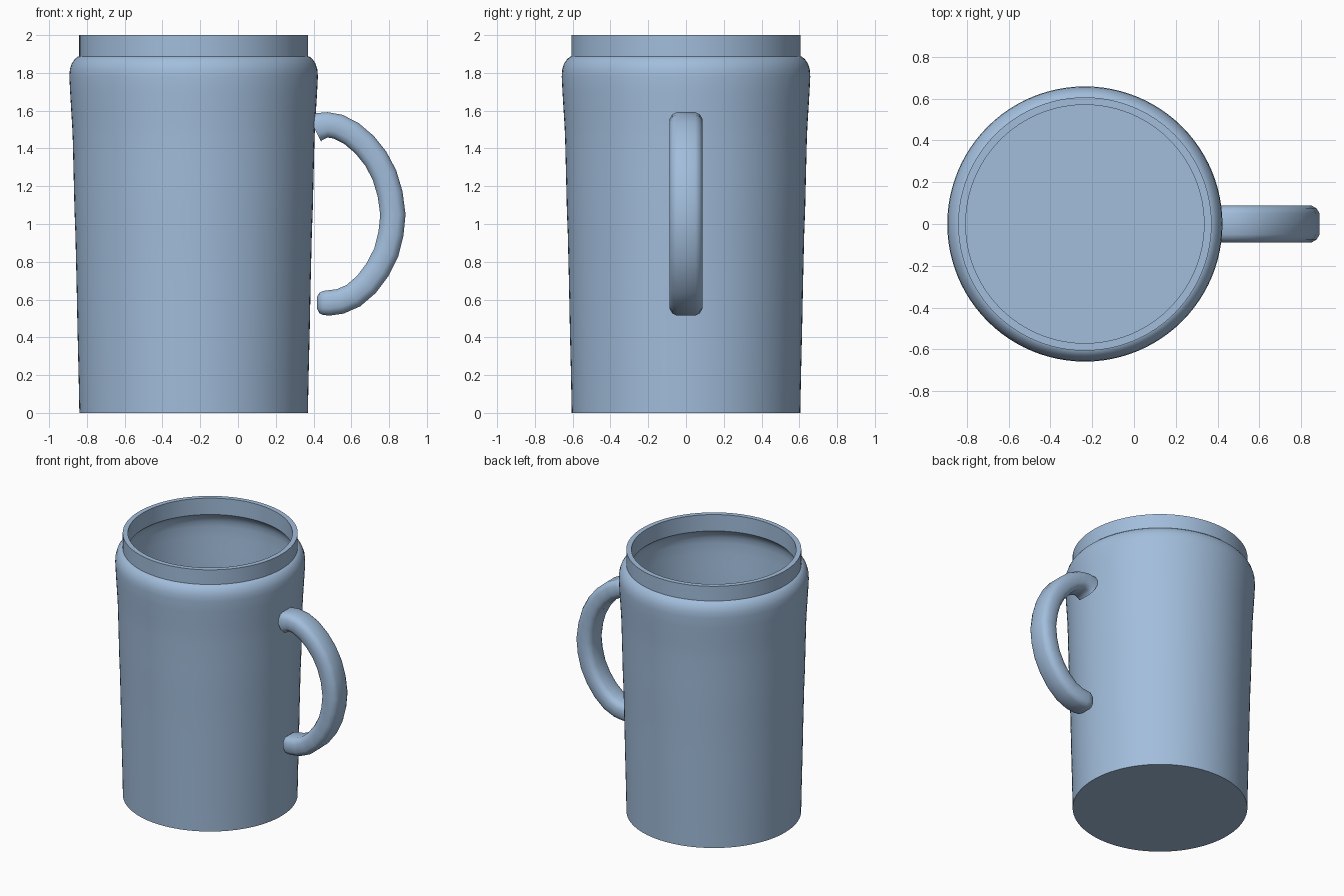
import bpy, bmesh
from math import cos, sin, pi, radians
from mathutils import Vector

if "Cube" in bpy.data.objects:
    bpy.data.objects.remove(bpy.data.objects["Cube"], do_unlink=True)

blue = bpy.data.materials.new("soft blue")
blue.use_nodes = True
colour = (0.36, 0.51, 0.71, 1)
blue.diffuse_color = colour
blue.node_tree.nodes["Principled BSDF"].inputs["Base Color"].default_value = colour

SEGMENTS = 96
CENTRE = -0.235


def finish(bm, name, angle):
    bmesh.ops.recalc_face_normals(bm, faces=bm.faces)
    mesh = bpy.data.meshes.new(name)
    bm.to_mesh(mesh)
    bm.free()
    mesh.materials.append(blue)
    ob = bpy.data.objects.new(name, mesh)
    bpy.context.collection.objects.link(ob)
    bpy.ops.object.select_all(action='DESELECT')
    ob.select_set(True)
    bpy.context.view_layer.objects.active = ob
    bpy.ops.object.shade_smooth_by_angle(angle=radians(angle))
    return ob


def skin(bm, rings):
    """Bridge closed rings in order and cap both ends."""
    loops = [[bm.verts.new(p) for p in ring] for ring in rings]
    n = len(loops[0])
    for a, b in zip(loops, loops[1:]):
        for i in range(n):
            j = (i + 1) % n
            bm.faces.new((a[i], a[j], b[j], b[i]))
    bm.faces.new(loops[0])
    bm.faces.new(loops[-1])


def circle(r, z):
    steps = [2 * pi * i / SEGMENTS for i in range(SEGMENTS)]
    return [(CENTRE + r * cos(t), r * sin(t), z) for t in steps]


# Mug body: tapered wall, rounded shoulder, narrow collar and hollow inside
wall = [(0.605, 0), (0.609, 0.2), (0.615, 0.45), (0.62, 0.7), (0.626, 0.95),
        (0.631, 1.08), (0.635, 1.25), (0.64, 1.45), (0.643, 1.52), (0.648, 1.6),
        (0.654, 1.7), (0.658, 1.78), (0.655, 1.82), (0.645, 1.85), (0.63, 1.872),
        (0.615, 1.885)]
collar = [(0.606, 1.888), (0.606, 2.0), (0.57, 2.0), (0.57, 1.875)]
inside = [(r - 0.035, max(z - 0.02, 0.04)) for r, z in reversed(wall[:-1])]
bm = bmesh.new()
skin(bm, [circle(r, z) for r, z in wall + collar + inside])
finish(bm, "mug_body", 35)

# Handle: chamfered section swept along a C-shaped path, rounded at both ends
path = [(0.405, 1.505), (0.425, 1.515), (0.475, 1.525), (0.53, 1.515),
        (0.60, 1.48), (0.67, 1.42), (0.73, 1.345), (0.775, 1.26), (0.805, 1.16),
        (0.82, 1.05), (0.81, 0.95), (0.785, 0.85), (0.74, 0.76), (0.68, 0.68),
        (0.61, 0.62), (0.54, 0.59), (0.48, 0.582), (0.45, 0.582), (0.43, 0.582),
        (0.418, 0.582)]
scale = [1.15, 1.1] + [1.0] * 15 + [0.95, 0.8, 0.45]
section = [(0.067, -0.05), (0.067, 0.05), (0.055, 0.073), (0.03, 0.088),
           (-0.03, 0.088), (-0.055, 0.073), (-0.067, 0.05), (-0.067, -0.05),
           (-0.055, -0.073), (-0.03, -0.088), (0.03, -0.088), (0.055, -0.073)]
points = [Vector((x, 0, z)) for x, z in path]
rings = []
for i, p in enumerate(points):
    along = (points[min(i + 1, len(points) - 1)] - points[max(i - 1, 0)]).normalized()
    out = Vector((-along.z, 0, along.x))
    rings.append([p + out * u * scale[i] + Vector((0, v * min(scale[i], 1), 0))
                  for u, v in section])
bm = bmesh.new()
skin(bm, rings)
finish(bm, "handle", 40)
